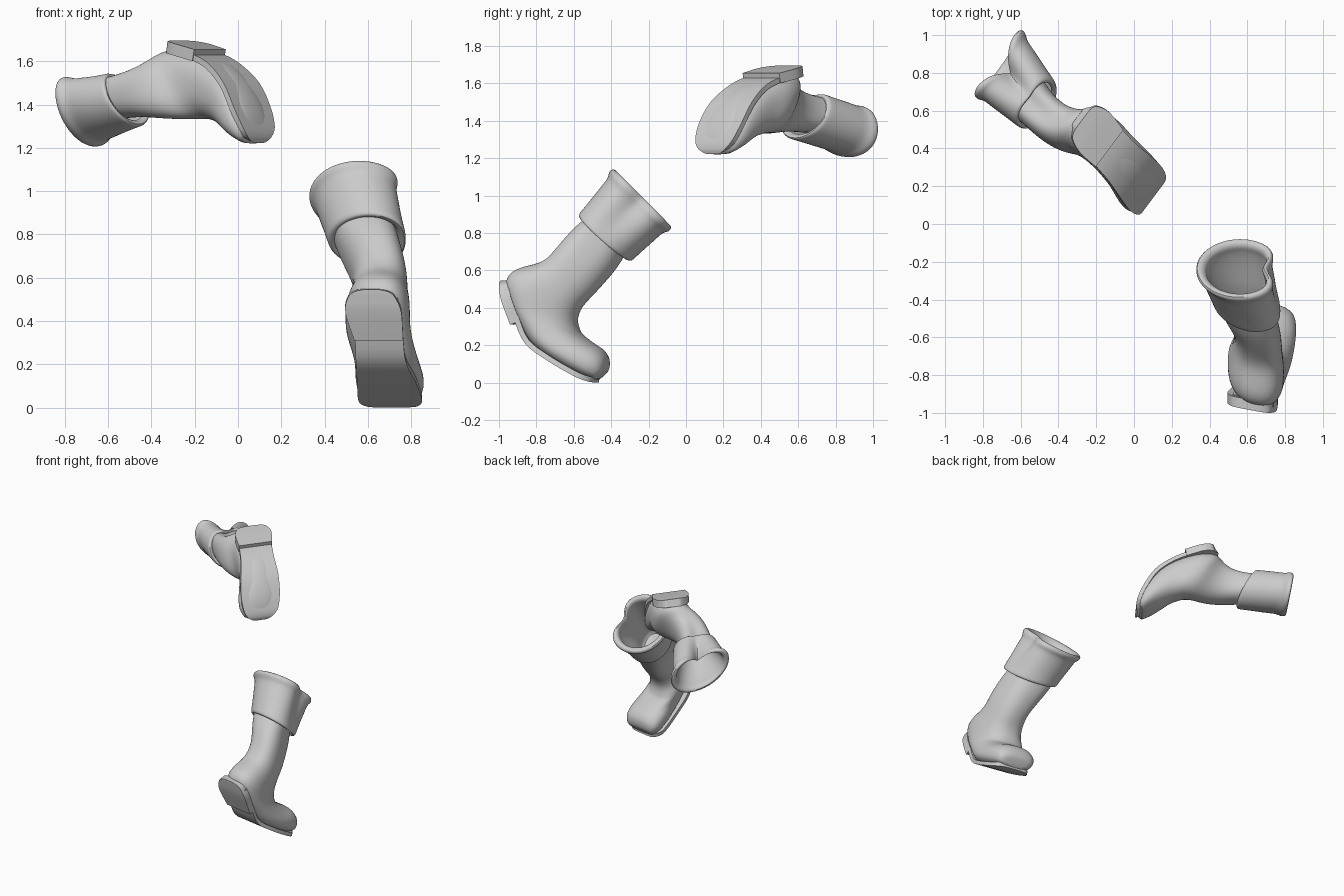
import bpy, bmesh, math
from mathutils import Vector as V

if "Cube" in bpy.data.objects:
    bpy.data.objects.remove(bpy.data.objects["Cube"])

SEG = 32


def densify(rows, n):
    """Catmull-Rom interpolation of equal-length number rows."""
    out = []
    for i in range(len(rows) - 1):
        a, b = rows[max(i - 1, 0)], rows[i]
        c, d = rows[i + 1], rows[min(i + 2, len(rows) - 1)]
        for k in range(n):
            t = k / n
            out.append(tuple(0.5 * (2 * q + (r - p) * t + (2 * p - 5 * q + 4 * r - s) * t * t
                                    + (3 * q - p - 3 * r + s) * t ** 3)
                             for p, q, r, s in zip(a, b, c, d)))
    out.append(rows[-1])
    return out


def loft(name, rings, cap_start, cap_end, subsurf=0, angle=60):
    """Skin closed rings of points into one object."""
    bm = bmesh.new()
    vs = [[bm.verts.new(p) for p in r] for r in rings]
    n = len(rings[0])
    for r0, r1 in zip(vs, vs[1:]):
        for i in range(n):
            bm.faces.new((r0[i], r0[(i + 1) % n], r1[(i + 1) % n], r1[i]))
    for rg, cap in ((vs[0], cap_start), (vs[-1], cap_end)):
        if cap:
            mid = bm.verts.new(sum((v.co for v in rg), V()) / n)
            for i in range(n):
                bm.faces.new((rg[i], rg[(i + 1) % n], mid))
    bmesh.ops.recalc_face_normals(bm, faces=bm.faces)
    me = bpy.data.meshes.new(name)
    bm.to_mesh(me)
    bm.free()
    ob = bpy.data.objects.new(name, me)
    bpy.context.collection.objects.link(ob)
    if subsurf:
        m = ob.modifiers.new("smooth", 'SUBSURF')
        m.levels = m.render_levels = subsurf
    bpy.ops.object.select_all(action='DESELECT')
    ob.select_set(True)
    bpy.context.view_layer.objects.active = ob
    bpy.ops.object.shade_smooth_by_angle(angle=math.radians(angle))
    return ob


def ring(place, row, lat, scale=1.0, dent=0.0, dent_at=0.0, power=2.4, pull=V()):
    """Section through a front point and a back point, with half width and optional dent."""
    fp, fz, bp, bz, l, w = row
    f, b = place(fp, fz, l), place(bp, bz, l)
    c, a = (f + b) / 2, (f - b) / 2
    pts = []
    for i in range(SEG):
        t = 2 * math.pi * i / SEG
        co, si = math.cos(t), math.sin(t)
        gap = (t - dent_at + math.pi) % (2 * math.pi) - math.pi
        g = math.exp(-(gap / 0.5) ** 2)
        co = math.copysign(abs(co) ** (2 / power), co)
        si = math.copysign(abs(si) ** (2 / power), si)
        pts.append(c + (a * co + lat * w * si) * scale * (1 - dent * g) + pull * g)
    return pts


def slab(name, place, rows, lat, thick):
    """Sole plate following a profile of (along, z, side, half width)."""
    rows = densify(rows, 4)
    rings = []
    for i, (p, z, l, w) in enumerate(rows):
        q0, q1 = rows[max(i - 1, 0)], rows[min(i + 1, len(rows) - 1)]
        t = V((q1[0] - q0[0], q1[1] - q0[1])).normalized()
        up = (-t.y * thick, t.x * thick)
        lo, hi = place(p, z, l), place(p + up[0], z + up[1], l)
        rings.append([lo - lat * w, lo + lat * w, hi + lat * w, hi - lat * w])
    loft(name, rings, True, True, angle=35)


# turned-down cuff section: (position along cuff, scale)
CUFF = [(.05, .8), (.0, .9), (-.01, .98), (.03, 1.03), (.1, 1.02), (.35, 1.0), (.65, .99),
        (.84, .97), (.90, 1.02), (.97, 1.05), (1.04, 1.0), (1.05, .91), (1.0, .83),
        (.92, .81), (.85, .83), (.6, .78), (.3, .68), (.1, .6), (-.15, .55), (-.3, .52)]


def boot(tag, along, side, lat, cuff_lat, body, dents, cuff_lo, cuff_hi,
         cuff_dent, dent_at, pull, heel, sole):
    def place(p, z, l):
        return along * p + side * l + V((0, 0, z))
    # leg and foot
    rows = densify([r + (k,) for r, k in zip(body, dents)], 2)
    loft(tag + "_boot_upper",
         [ring(place, r[:6], lat, 1.02, r[6], dent_at) for r in rows], False, True, 1)
    # cuff with rolled rim and hollow inside
    rings = []
    for t, s in CUFF:
        row = tuple(a + (b - a) * t for a, b in zip(cuff_lo, cuff_hi))
        k = max(t, 0)
        d = cuff_dent[0] + (cuff_dent[1] - cuff_dent[0]) * k
        rings.append(ring(place, row, lat.lerp(cuff_lat, k), s, d, dent_at, 2.0,
                          along * (-pull * k * k)))
    loft(tag + "_boot_cuff", rings, False, True, 1)
    # heel block and sole
    slab(tag + "_boot_heel", place, heel, lat, .055)
    slab(tag + "_boot_sole", place, sole, lat, .028)


# lower boot, stepping down on its toe
boot("lower", V((0, 1, 0)), V((1, 0, 0)), V((.98, -.18, 0)), V((1, 0, .0)),
     [(-.335, .68, -.53, .88, .595, .15), (-.385, .60, -.60, .82, .62, .143),
      (-.49, .48, -.68, .73, .655, .125), (-.56, .405, -.76, .645, .655, .13),
      (-.585, .34, -.88, .615, .65, .143), (-.575, .29, -.955, .56, .645, .15),
      (-.56, .26, -.945, .44, .65, .148), (-.53, .235, -.88, .31, .67, .147),
      (-.49, .205, -.81, .20, .69, .15), (-.445, .175, -.68, .105, .70, .158),
      (-.415, .125, -.55, .035, .705, .15), (-.42, .07, -.475, .012, .71, .11)],
     [.08, .05] + [0] * 10,
     (-.30, .65, -.57, .895, .605, .187), (-.085, .825, -.395, 1.135, .562, .228),
     (.08, .40), math.pi / 2, .0,
     [(-.985, .545, .615, .04), (-.984, .535, .616, .08), (-.98, .51, .617, .11),
      (-.965, .44, .625, .132), (-.92, .31, .65, .115)],
     [(-.95, .5, .63, .11), (-.90, .34, .65, .113), (-.84, .21, .66, .118),
      (-.72, .12, .685, .138), (-.60, .05, .70, .15), (-.54, .02, .705, .145),
      (-.50, .006, .71, .12), (-.482, .002, .71, .09), (-.475, .002, .71, .05)])

# raised boot, kicked up with its sole to the sky
boot("raised", V((-.74, .67, 0)), V((.67, .74, 0)), V((.60, .80, 0)), V((.56, .78, -.2)),
     [(.80, 1.34, .93, 1.54, .12, .12), (.70, 1.345, .84, 1.555, .11, .11),
      (.60, 1.34, .72, 1.585, .115, .11), (.50, 1.335, .64, 1.62, .15, .12),
      (.42, 1.335, .595, 1.65, .20, .13), (.36, 1.335, .48, 1.655, .215, .133),
      (.31, 1.325, .36, 1.625, .21, .13), (.26, 1.31, .22, 1.565, .20, .135),
      (.20, 1.28, .12, 1.47, .185, .145), (.13, 1.245, .055, 1.37, .175, .145),
      (.06, 1.215, .025, 1.28, .17, .11)],
     [.35, .3, .15] + [0] * 8,
     (.73, 1.305, .885, 1.57, .125, .15), (1.07, 1.215, 1.13, 1.555, .15, .22),
     (.25, .8), math.pi, .09,
     [(.575, 1.697, .225, .04), (.57, 1.695, .225, .08), (.55, 1.692, .223, .11),
      (.48, 1.68, .22, .132), (.365, 1.655, .21, .122)],
     [(.5, 1.655, .22, .11), (.37, 1.63, .21, .118), (.26, 1.585, .20, .122),
      (.15, 1.50, .19, .138), (.075, 1.39, .18, .142), (.03, 1.30, .175, .125),
      (.018, 1.255, .17, .095), (.022, 1.23, .17, .06), (.026, 1.222, .17, .035)])
